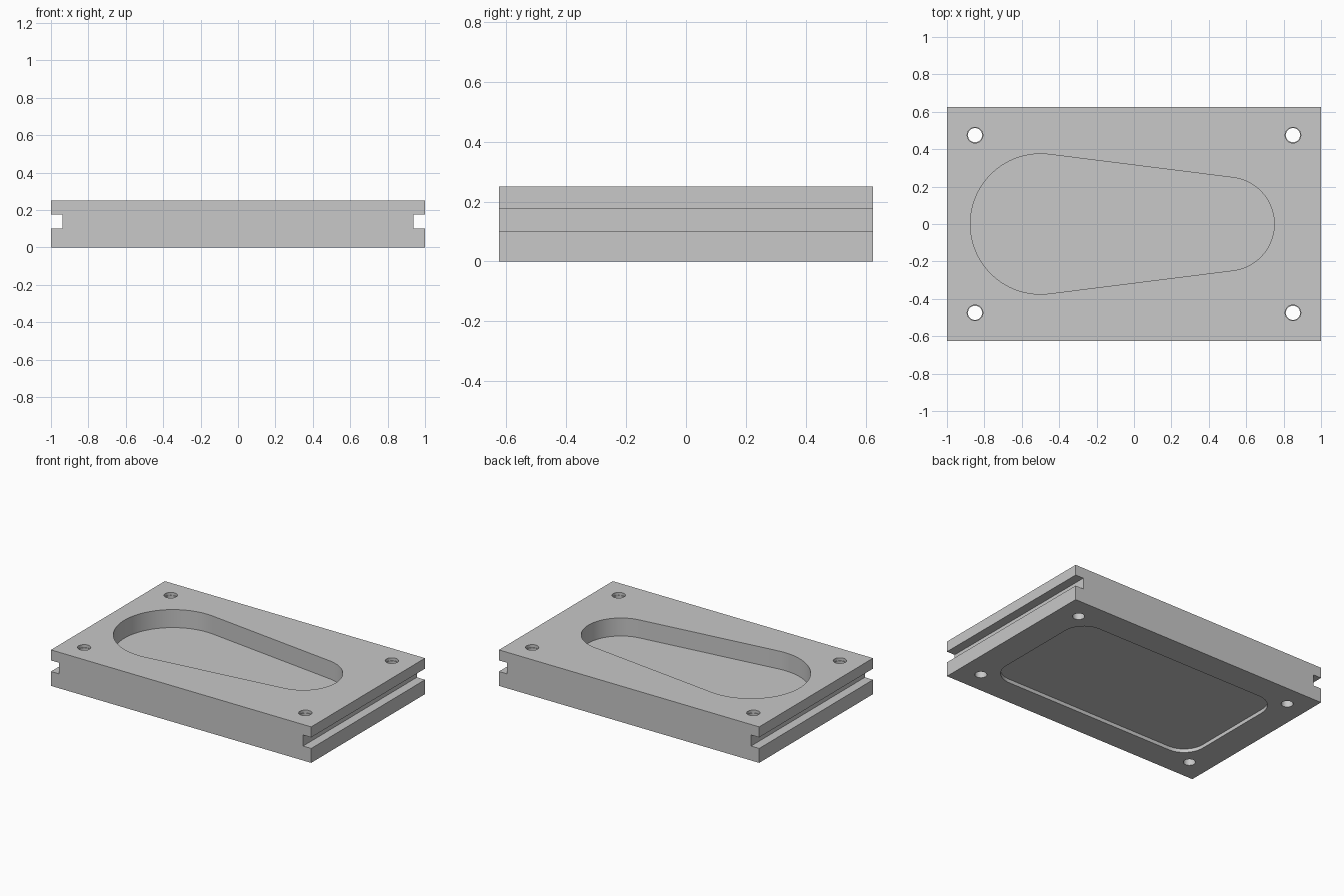
import bpy
import bmesh
from math import acos, cos, sin, pi, radians

LENGTH, WIDTH, HEIGHT = 2.0, 1.25, 0.25

cube = bpy.data.objects.get("Cube")
if cube:
    bpy.data.objects.remove(cube, do_unlink=True)

grey = bpy.data.materials.new("machined grey")
grey.use_nodes = True
colour = (0.58, 0.58, 0.58, 1)
grey.diffuse_color = colour
grey.node_tree.nodes["Principled BSDF"].inputs["Base Color"].default_value = colour


def prism(name, base, offset):
    """Extrude a closed outline of 3D points along an offset."""
    bm = bmesh.new()
    face = bm.faces.new([bm.verts.new(p) for p in base])
    moved = bmesh.ops.extrude_face_region(bm, geom=[face])["geom"]
    bmesh.ops.translate(bm, vec=offset, verts=[v for v in moved if isinstance(v, bmesh.types.BMVert)])
    bmesh.ops.recalc_face_normals(bm, faces=bm.faces)
    mesh = bpy.data.meshes.new(name)
    bm.to_mesh(mesh)
    bm.free()
    mesh.materials.append(grey)
    obj = bpy.data.objects.new(name, mesh)
    bpy.context.collection.objects.link(obj)
    return obj


def arc(cx, cy, r, start, end, steps):
    return [(cx + r * cos(start + (end - start) * i / steps),
             cy + r * sin(start + (end - start) * i / steps)) for i in range(steps + 1)]


def cut(target, name, outline, z0, z1):
    """Subtract a vertical prism from the target."""
    cutter = prism(name, [(x, y, z0) for x, y in outline], (0, 0, z1 - z0))
    cutter.hide_render = True
    mod = target.modifiers.new(name, 'BOOLEAN')
    mod.operation = 'DIFFERENCE'
    mod.solver = 'EXACT'
    mod.object = cutter
    bpy.context.view_layer.objects.active = target
    bpy.ops.object.modifier_apply(modifier=name)
    bpy.data.objects.remove(cutter, do_unlink=True)


# Plate with a lengthwise groove in each end face
X, GROOVE, LOW, HIGH = LENGTH / 2, LENGTH / 2 - 0.0625, 0.1, 0.177
right_side = [(X, 0), (X, LOW), (GROOVE, LOW), (GROOVE, HIGH), (X, HIGH), (X, HEIGHT)]
profile = right_side + [(-x, z) for x, z in reversed(right_side)]
plate = prism("grooved_plate", [(x, -WIDTH / 2, z) for x, z in profile], (0, WIDTH, 0))

# Tapered pocket in the top: two arcs joined by tangents
big, small, reach = 0.375, 0.25, 0.5
t = acos((big - small) / (2 * reach))
teardrop = (arc(-reach, 0, big, t, 2 * pi - t, 48)
            + arc(reach, 0, small, -t, t, 40))
cut(plate, "top_pocket", teardrop, HEIGHT - 0.125, HEIGHT + 0.1)

# Shallow rounded recess underneath
hx, hy, r = 0.8, 0.4375, 0.15
recess = []
for i, (sx, sy) in enumerate([(1, 1), (-1, 1), (-1, -1), (1, -1)]):
    recess += arc(sx * (hx - r), sy * (hy - r), r, i * pi / 2, (i + 1) * pi / 2, 12)
cut(plate, "bottom_recess", recess, -0.1, 0.025)

# Bolt holes through the corners, slightly wider at the mouth
for sx in (-1, 1):
    for sy in (-1, 1):
        for radius, floor in ((0.038, -0.1), (0.042, HEIGHT - 0.02)):
            ring = arc(sx * 0.85, sy * 0.475, radius, 0, 2 * pi, 32)[:-1]
            cut(plate, "bolt_hole", ring, floor, HEIGHT + 0.1)

# Smooth curved walls, sharp rims
bpy.ops.object.select_all(action='DESELECT')
plate.select_set(True)
bpy.context.view_layer.objects.active = plate
bpy.ops.object.shade_smooth_by_angle(angle=radians(30))
